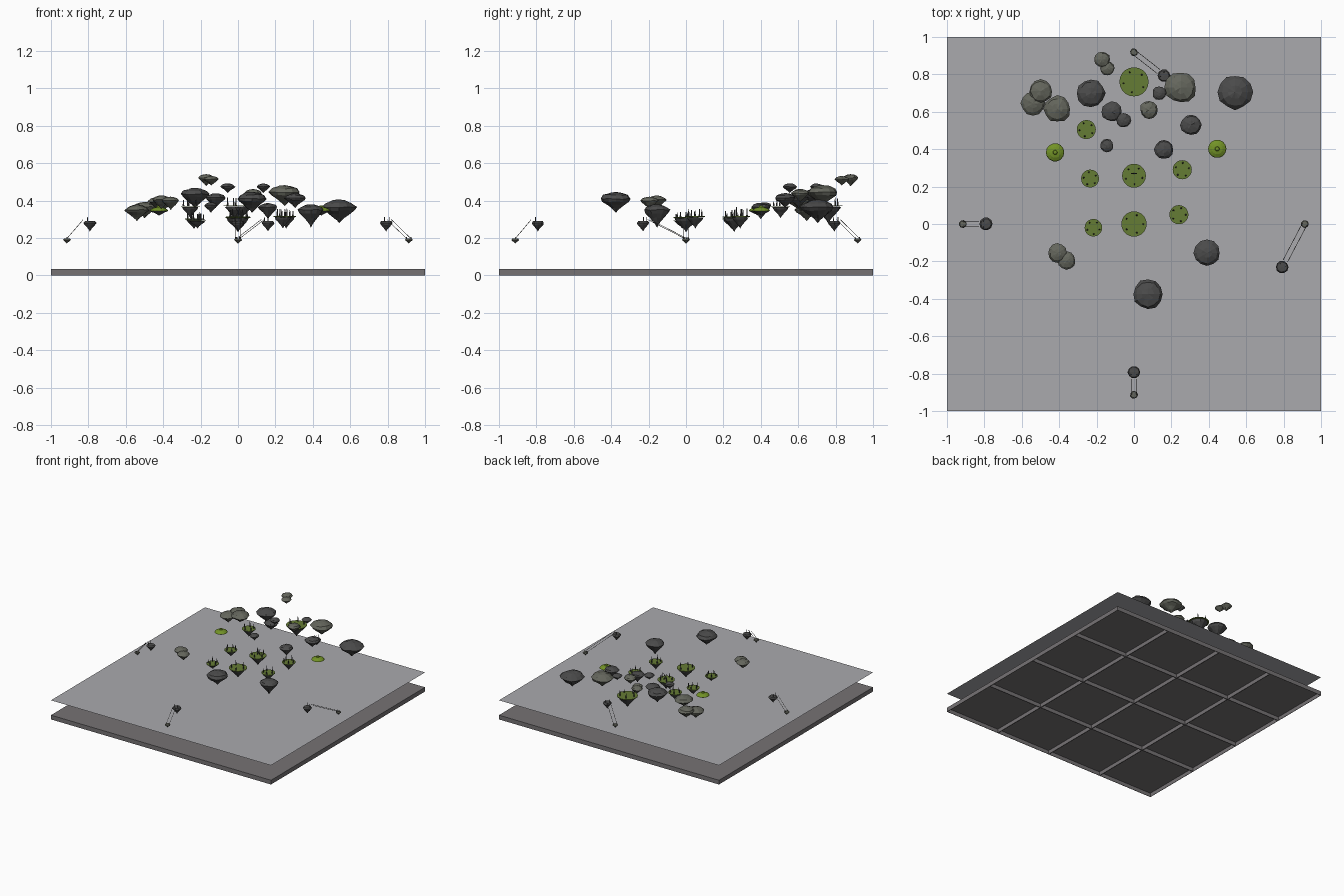
import bpy, bmesh, math, random
from mathutils import Vector

if "Cube" in bpy.data.objects:
    bpy.data.objects.remove(bpy.data.objects["Cube"])

random.seed(4)


def mat(name, c):
    m = bpy.data.materials.new(name)
    m.diffuse_color = (*c, 1)
    m.use_nodes = True
    m.node_tree.nodes["Principled BSDF"].inputs["Base Color"].default_value = m.diffuse_color
    return m


DARK = mat("dark_rock", (0.07, 0.07, 0.07))
PALE = mat("mossy_rock", (0.13, 0.135, 0.11))
GRASS = mat("grass", (0.13, 0.2, 0.035))
LIME = mat("bright_grass", (0.17, 0.29, 0.02))
FOG = mat("mist", (0.4, 0.4, 0.42))
BASE = mat("tray", (0.18, 0.17, 0.175))


def make(name, bm, material):
    me = bpy.data.meshes.new(name)
    bmesh.ops.recalc_face_normals(bm, faces=bm.faces[:])
    bm.to_mesh(me)
    bm.free()
    me.materials.append(material)
    ob = bpy.data.objects.new(name, me)
    bpy.context.collection.objects.link(ob)
    return ob


def box(bm, lo, hi):
    vs = bmesh.ops.create_cube(bm, size=1)["verts"]
    for v in vs:
        v.co = [(lo[i] + hi[i]) / 2 + v.co[i] * (hi[i] - lo[i]) for i in range(3)]


def lathe(name, x, y, z, r, profile, material, sides=12, jitter=0.0):
    """Revolve (radius, height) pairs, shaking the rings for a rocky look."""
    bm = bmesh.new()
    rings = []
    for pr, pz in profile:
        if pr == 0:
            rings.append([bm.verts.new((x, y, z + pz))] * sides)
            continue
        ring = []
        for i in range(sides):
            a = math.tau * i / sides
            k = pr * r * (1 - random.random() * jitter)
            dz = random.uniform(-0.3, 0.3) * jitter * r
            ring.append(bm.verts.new((x + k * math.cos(a), y + k * math.sin(a), z + pz + dz)))
        rings.append(ring)
    for a, b in zip(rings, rings[1:]):
        for i in range(sides):
            j = (i + 1) % sides
            quad = list(dict.fromkeys([a[i], a[j], b[j], b[i]]))
            bm.faces.new(quad)
    return make(name, bm, material)


def underside(d):
    """Concave stalactite profile reaching depth d."""
    return [(0.86, -0.2 * d), (0.55, -0.45 * d), (0.26, -0.7 * d), (0.14, -0.82 * d), (0, -d)]


def rod(bm, a, b, r1, r2, sides=5):
    a, b = Vector(a), Vector(b)
    d = b - a
    m = d.to_track_quat('Z', 'Y').to_matrix().to_4x4()
    m.translation = (a + b) / 2
    bmesh.ops.create_cone(bm, cap_ends=True, segments=sides, radius1=r1, radius2=r2,
                          depth=d.length, matrix=m)


# hollow tray: top plate, rim and a 4 x 4 grid of ribs beneath
bm = bmesh.new()
box(bm, (-1, -1, 0.031), (1, 1, 0.035))
for i in range(5):
    c = -1 + 0.5 * i
    lo, hi = max(-1, c - 0.003), min(1, c + 0.003)
    box(bm, (lo, -1, 0), (hi, 1, 0.031))
    box(bm, (-1, lo, 0), (1, hi, 0.031))
make("tray", bm, BASE)

# mist sheet above the tray
bm = bmesh.new()
bmesh.ops.create_grid(bm, x_segments=1, y_segments=1, size=1)
for v in bm.verts:
    v.co.z = 0.157
make("mist_sheet", bm, FOG)

# floating rocks: x, y, z of widest ring, radius, depth
dark = [(0.54, 0.705, 0.365, 0.098, 0.085), (-0.23, 0.70, 0.435, 0.08, 0.08),
        (-0.12, 0.60, 0.415, 0.057, 0.055), (-0.055, 0.555, 0.475, 0.041, 0.035),
        (0.135, 0.70, 0.475, 0.039, 0.035), (0.305, 0.53, 0.415, 0.06, 0.055),
        (0.16, 0.40, 0.365, 0.054, 0.065), (-0.145, 0.42, 0.375, 0.038, 0.04),
        (0.39, -0.155, 0.35, 0.073, 0.095), (0.075, -0.375, 0.41, 0.087, 0.075)]
pale = [(0.25, 0.73, 0.445, 0.09, 0.075), (0.08, 0.61, 0.44, 0.052, 0.05),
        (-0.17, 0.88, 0.522, 0.046, 0.045), (-0.143, 0.833, 0.515, 0.042, 0.035),
        (-0.50, 0.71, 0.365, 0.067, 0.06), (-0.54, 0.645, 0.35, 0.068, 0.06),
        (-0.41, 0.615, 0.395, 0.075, 0.055), (-0.41, -0.155, 0.405, 0.053, 0.05),
        (-0.36, -0.195, 0.40, 0.05, 0.05)]
for label, rocks, m in (("dark_rock", dark, DARK), ("mossy_rock", pale, PALE)):
    for x, y, z, r, d in rocks:
        top = [(0, 0.42 * r), (0.4, 0.36 * r), (0.8, 0.22 * r), (1, 0)]
        lathe(label, x, y, z, r, top + underside(d), m, jitter=0.13)

# grassy islands: x, y, z of the lawn, radius, depth
lawns = [(0, 0, 0.31, 0.068, 0.075), (0, 0.258, 0.312, 0.064, 0.075),
         (0, 0.76, 0.372, 0.078, 0.09), (-0.235, 0.243, 0.302, 0.048, 0.05),
         (0.258, 0.29, 0.315, 0.051, 0.06), (0.24, 0.05, 0.315, 0.051, 0.06),
         (-0.217, -0.02, 0.295, 0.047, 0.04), (-0.255, 0.505, 0.37, 0.051, 0.06)]
for n, (x, y, z, r, d) in enumerate(lawns):
    lathe("island_rock", x, y, z - 0.004, r * 0.93, [(0, 0), (1, 0)] + underside(d), DARK, jitter=0.1)
    lathe("lawn", x, y, z, r, [(0, 0.002), (1, 0.002), (1, -0.002), (0, -0.002)], GRASS, sides=20)
    bm = bmesh.new()
    for i in range(5):
        a = math.tau * i / 5 + n
        px, py = x + 0.72 * r * math.cos(a), y + 0.72 * r * math.sin(a)
        rod(bm, (px, py, z), (px, py, z + random.uniform(0.025, 0.045)), 0.005, 0.002)
    make("lawn_posts", bm, DARK)

# crossed ornament on the central island
bm = bmesh.new()
for s in (-1, 1):
    rod(bm, (-0.014 * s, 0.27, 0.312), (0.014 * s, 0.27, 0.365), 0.003, 0.002)
make("crossed_ornament", bm, DARK)

# two domed green islands
for x, y in ((-0.422, 0.383), (0.445, 0.402)):
    z, r = 0.345, 0.049
    lathe("domed_rock", x, y, z, r * 0.95, [(0, 0), (1, 0)] + underside(0.025), DARK, jitter=0.1)
    lathe("green_dome", x, y, z, r,
          [(0, 0.03), (0.2, 0.028), (0.25, 0.02), (0.6, 0.016), (0.9, 0.008), (1, 0), (0, -0.001)], LIME, 14)

# edge gateways: low stepping stone, upper stone, two posts and a rope ladder
for (x1, y1), (x2, y2) in (((-0.915, 0), (-0.792, 0)), ((0.913, 0), (0.792, -0.23)),
                           ((0, -0.913), (0, -0.792)), ((0, 0.918), (0.16, 0.793))):
    lathe("low_stone", x1, y1, 0.19, 0.022, [(0, 0.008), (0.8, 0.007), (1, 0)] + underside(0.02), PALE, 9, 0.1)
    lathe("upper_stone", x2, y2, 0.28, 0.036, [(0, 0.012), (0.8, 0.01), (1, 0)] + underside(0.045), DARK, 10, 0.1)
    d = Vector((x2 - x1, y2 - y1, 0)).normalized()
    side = Vector((-d.y, d.x, 0)) * 0.013
    p, q = Vector((x1, y1, 0.197)), Vector((x2, y2, 0.298)) - d * 0.036
    bm = bmesh.new()
    for s in (-1, 1):
        rod(bm, p + side * s, q + side * s, 0.0014, 0.0014, 4)
        base = Vector((x2, y2, 0.285)) + side * s * 1.2 - d * 0.012
        rod(bm, base, base + Vector((0, 0, 0.028)), 0.003, 0.002)
        foot = p + side * s
        rod(bm, foot - Vector((0, 0, 0.01)), foot + Vector((0, 0, 0.008)), 0.003, 0.002)
    make("rope_bridge", bm, DARK)
